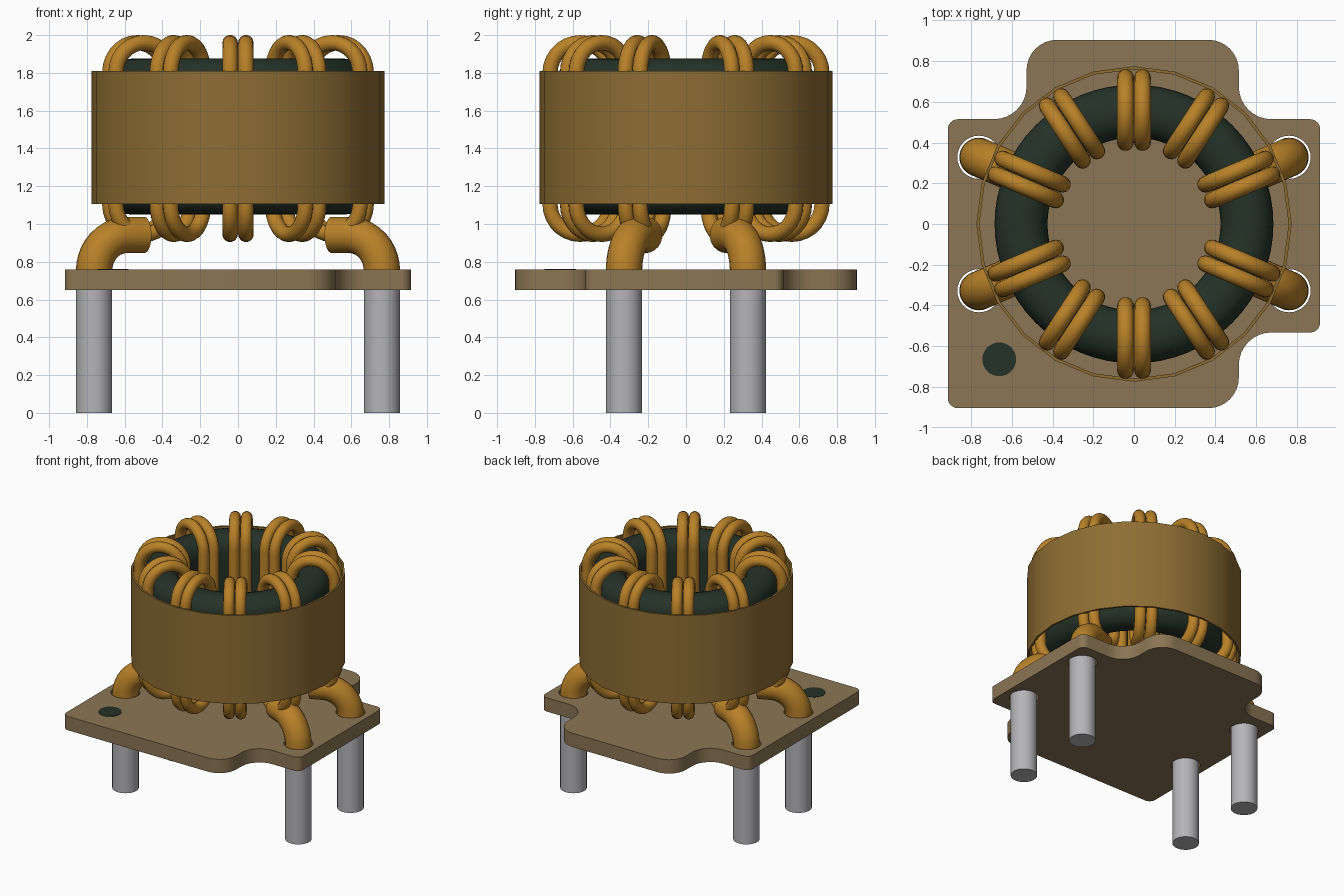
import bpy, bmesh
from math import sin, cos, pi, radians
from mathutils import Vector

cube = bpy.data.objects.get("Cube")
if cube:
    bpy.data.objects.remove(cube)


def material(name, color):
    m = bpy.data.materials.new(name)
    m.use_nodes = True
    m.diffuse_color = (*color, 1)
    m.node_tree.nodes["Principled BSDF"].inputs["Base Color"].default_value = (*color, 1)
    return m


COPPER = material("copper wire", (0.48, 0.22, 0.022))
BAND = material("amber band", (0.27, 0.155, 0.034))
BOARD = material("tan board", (0.26, 0.18, 0.09))
GREEN = material("dark green", (0.018, 0.032, 0.021))
SILVER = material("tinned metal", (0.46, 0.46, 0.48))


def finish(obj, mat):
    obj.data.materials.clear()
    obj.data.materials.append(mat)
    bpy.ops.object.select_all(action='DESELECT')
    obj.select_set(True)
    bpy.context.view_layer.objects.active = obj
    if obj.type == 'CURVE':
        bpy.ops.object.convert(target='MESH')
    bpy.ops.object.shade_smooth_by_angle(angle=radians(40))
    return bpy.context.object


def curve(name, paths, cyclic, mat, **settings):
    """Curve object from point lists, turned into a mesh."""
    data = bpy.data.curves.new(name, 'CURVE')
    data.dimensions = '3D'
    for key, value in settings.items():
        setattr(data, key, value)
    for path in paths:
        s = data.splines.new('POLY')
        s.points.add(len(path) - 1)
        for p, co in zip(s.points, path):
            p.co = (*co, 1)
        s.use_cyclic_u = cyclic
    obj = bpy.data.objects.new(name, data)
    bpy.context.collection.objects.link(obj)
    return obj if mat is None else finish(obj, mat)


def lathe(name, profile, steps, mat):
    """Closed (radius, z) profile spun around the z axis."""
    bm = bmesh.new()
    rings = []
    for i in range(steps):
        a = 2 * pi * i / steps
        rings.append([bm.verts.new((r * cos(a), r * sin(a), z)) for r, z in profile])
    n = len(profile)
    for i in range(steps):
        a, b = rings[i], rings[(i + 1) % steps]
        for j in range(n):
            k = (j + 1) % n
            bm.faces.new((a[j], b[j], b[k], a[k]))
    bmesh.ops.recalc_face_normals(bm, faces=bm.faces)
    mesh = bpy.data.meshes.new(name)
    bm.to_mesh(mesh)
    bm.free()
    obj = bpy.data.objects.new(name, mesh)
    bpy.context.collection.objects.link(obj)
    return finish(obj, mat)


def cylinder(name, x, y, z0, z1, r, mat):
    bpy.ops.mesh.primitive_cylinder_add(vertices=32, radius=r, depth=z1 - z0,
                                        location=(x, y, (z0 + z1) / 2))
    bpy.context.object.name = name
    return finish(bpy.context.object, mat)


def rounded(corners, steps=8):
    """Outline with each (x, y, radius) corner filleted, inward or outward."""
    out = []
    for i, (x, y, r) in enumerate(corners):
        p = Vector((x, y))
        a = (Vector(corners[i - 1][:2]) - p).normalized() * r
        b = (Vector(corners[(i + 1) % len(corners)][:2]) - p).normalized() * r
        for s in range(steps + 1):
            t = pi / 2 * s / steps
            q = p + a + b - b * cos(t) - a * sin(t)
            out.append((q.x, q.y, 0))
    return out


# Base board with three notched corners and four lead holes
PINS = [(sx * 0.762, sy * 0.328) for sx in (-1, 1) for sy in (-1, 1)]
outline = rounded([
    (-0.915, -0.905, 0.05), (0.515, -0.905, 0.15), (0.515, -0.533, 0.16),
    (0.915, -0.533, 0.05), (0.915, 0.515, 0.05), (0.515, 0.515, 0.16),
    (0.515, 0.905, 0.15), (-0.528, 0.905, 0.15), (-0.528, 0.515, 0.16),
    (-0.915, 0.515, 0.05)])
holes = [[(x + 0.106 * cos(t * pi / 16), y + 0.106 * sin(t * pi / 16), 0)
          for t in range(32)] for x, y in PINS]
board = curve("base_board", [outline] + holes, True, None,
              dimensions='2D', fill_mode='BOTH', extrude=0.055)
board.location.z = 0.705
finish(board, BOARD)
cylinder("orientation_dot", -0.662, -0.665, 0.757, 0.763, 0.083, GREEN)

# Ring core with rounded edges
core = rounded([(0.425, 1.05, 0.12), (0.685, 1.05, 0.12),
                (0.685, 1.875, 0.12), (0.425, 1.875, 0.12)], 6)
lathe("ring_core", [(p[0], p[1]) for p in core], 64, GREEN)

# Thin band around the coil
lathe("outer_band", [(0.76, 1.105), (0.775, 1.105), (0.775, 1.81), (0.76, 1.81)], 24, BAND)

# Winding turns: pairs of stadium-shaped loops around the core
ARC = [pi * i / 14 for i in range(15)]
loop = [(0.56 + 0.16 * cos(t), 1.80 + 0.16 * sin(t)) for t in ARC]
loop += [(0.56 - 0.16 * cos(t), 1.105 - 0.16 * sin(t)) for t in ARC]
for n, deg in enumerate((23, 57, 90, 123, 157, 203, 237, 270, 303, 337)):
    a = radians(deg)
    turns = [[(r * cos(a) - off * sin(a), r * sin(a) + off * cos(a), z)
              for r, z in loop] for off in (-0.042, 0.042)]
    curve(f"winding_{n + 1}", turns, True, COPPER, bevel_depth=0.041, bevel_resolution=5)

# Leads: bent copper ends above the board, tinned pins below
for n, (x, y) in enumerate(PINS):
    inward = -Vector((x, y)).normalized()
    path = [(x, y, 0.70)]
    for i in range(11):
        t = pi / 2 * i / 10
        d = inward * 0.19 * (1 - cos(t))
        path.append((x + d.x, y + d.y, 0.752 + 0.19 * sin(t)))
    end = Vector((x, y)) + inward * 0.29
    path.append((end.x, end.y, 0.942))
    curve(f"lead_bend_{n + 1}", [path], False, COPPER,
          bevel_depth=0.096, bevel_resolution=8, use_fill_caps=True)
    cylinder(f"pin_{n + 1}", x, y, 0, 0.70, 0.096, SILVER)
